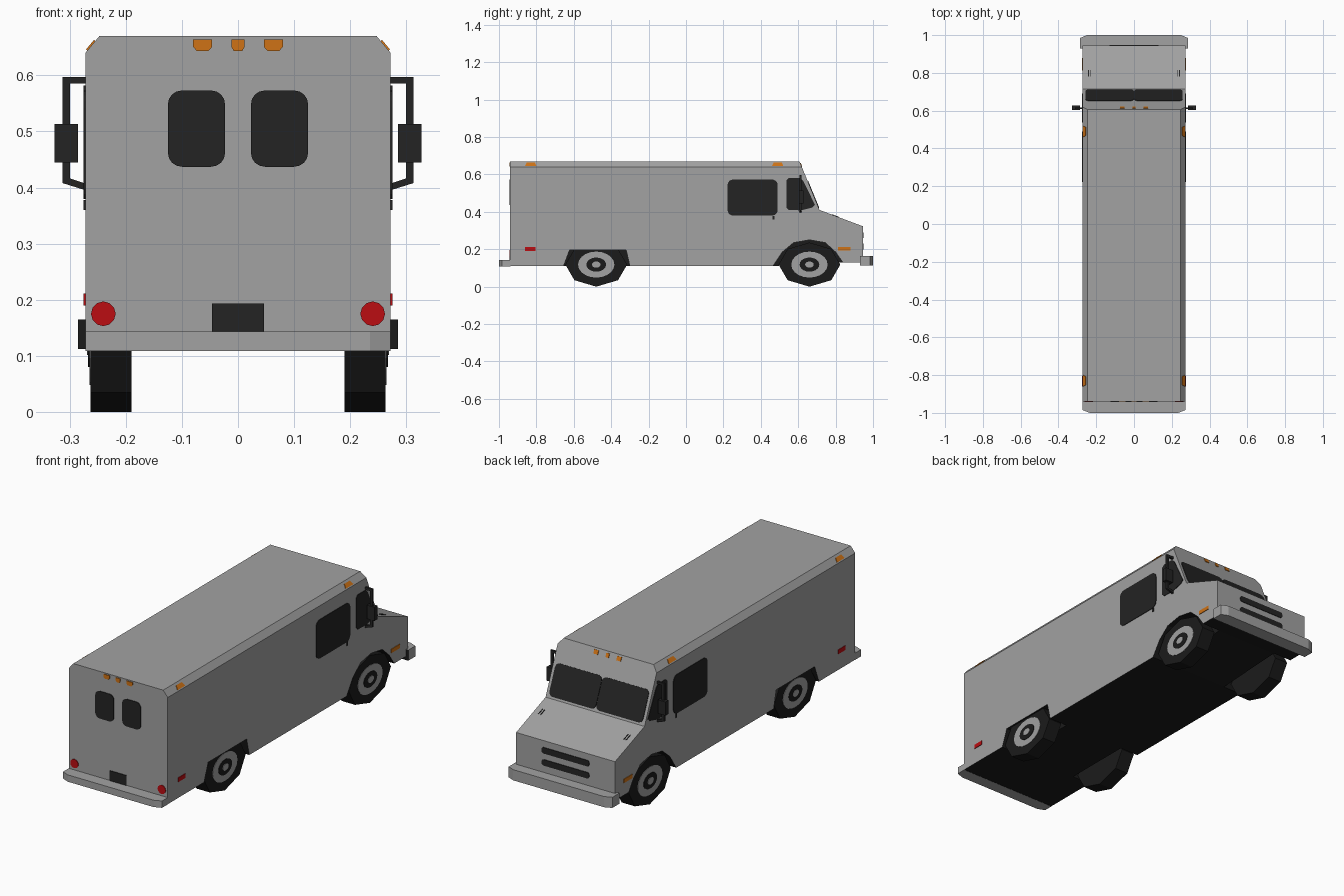
import bpy, bmesh, math
from mathutils import Vector

if "Cube" in bpy.data.objects:
    bpy.data.objects.remove(bpy.data.objects["Cube"])

X, Y, Z = Vector((1, 0, 0)), Vector((0, 1, 0)), Vector((0, 0, 1))


def material(name, rgb):
    m = bpy.data.materials.new(name)
    m.diffuse_color = (*rgb, 1)
    m.use_nodes = True
    m.node_tree.nodes["Principled BSDF"].inputs["Base Color"].default_value = m.diffuse_color
    return m


GREY = material("grey_paint", (0.36, 0.36, 0.36))
GLASS = material("dark_glass", (0.017, 0.017, 0.017))
BLACK = material("black_rubber", (0.011, 0.011, 0.011))
ORANGE = material("orange_lamp", (0.62, 0.17, 0.008))
RED = material("red_lamp", (0.50, 0.004, 0.006))


def prism(name, pts, o, u, v, lo, hi, mats, edit=None):
    """Outline in the (u, v) plane through o, extruded from lo to hi along the normal."""
    n = u.cross(v).normalized()
    bm = bmesh.new()
    vs = [bm.verts.new(Vector(o) + u * a + v * b + n * lo) for a, b in pts]
    f = bm.faces.new(vs)
    r = bmesh.ops.extrude_face_region(bm, geom=[f], use_keep_orig=True)
    bmesh.ops.translate(bm, vec=n * (hi - lo),
                        verts=[e for e in r["geom"] if isinstance(e, bmesh.types.BMVert)])
    bmesh.ops.recalc_face_normals(bm, faces=bm.faces[:])
    if edit:
        edit(bm)
    me = bpy.data.meshes.new(name)
    bm.to_mesh(me)
    bm.free()
    for m in mats:
        me.materials.append(m)
    ob = bpy.data.objects.new(name, me)
    bpy.context.collection.objects.link(ob)
    return ob


def plate(name, pts, o, u, v, mat, h=0.003):
    return prism(name, pts, o, u, v, -0.002, h, [mat])


def rounded(a0, a1, b0, b1, r, n=4):
    pts = []
    for i, (a, b) in enumerate([(a1 - r, b1 - r), (a0 + r, b1 - r), (a0 + r, b0 + r), (a1 - r, b0 + r)]):
        for k in range(n + 1):
            t = math.pi / 2 * (i + k / n)
            pts.append((a + r * math.cos(t), b + r * math.sin(t)))
    return pts


def rect(a0, a1, b0, b1):
    return [(a0, b0), (a1, b0), (a1, b1), (a0, b1)]


def ellipse(a, b, ra, rb, n):
    return [(a + ra * math.sin(2 * math.pi * i / n), b + rb * math.cos(2 * math.pi * i / n)) for i in range(n)]


# Body: side profile with wheel arch notches
W = 0.272
rear_arch = [(-0.655, 0.11), (-0.622, 0.197), (-0.32, 0.197), (-0.30, 0.11)]
front_arch = [(0.465, 0.11), (0.515, 0.185), (0.575, 0.235), (0.66, 0.25),
              (0.745, 0.235), (0.80, 0.185), (0.838, 0.13)]
profile = ([(-0.94, 0.11)] + rear_arch + front_arch +
           [(0.945, 0.13), (0.945, 0.323), (0.714, 0.41), (0.607, 0.67), (-0.94, 0.67)])


def finish_body(bm):
    # Sloped roof edges, then black underside and wheel wells
    for s in (1, -1):
        bmesh.ops.bisect_plane(bm, geom=bm.verts[:] + bm.edges[:] + bm.faces[:],
                               plane_co=(s * W, 0, 0.64), plane_no=(s * 0.03, 0, 0.025), clear_outer=True)
        bmesh.ops.holes_fill(bm, edges=[e for e in bm.edges if e.is_boundary], sides=0)
    bmesh.ops.recalc_face_normals(bm, faces=bm.faces[:])
    for f in bm.faces:
        c = f.calc_center_median()
        if c.z < 0.26 and abs(f.normal.x) < 0.5 and abs(c.y) < 0.93:
            f.material_index = 1


prism("van_body", profile, (0, 0, 0), Y, Z, -W, W, [GREY, BLACK], finish_body)
prism("rear_well_filler", rear_arch, (0, 0, 0), Y, Z, -0.17, 0.17, [BLACK])
prism("front_well_filler", front_arch, (0, 0, 0), Y, Z, -0.17, 0.17, [BLACK])


# Bumpers, with dark inward and lower faces
def dark_back(sign):
    def edit(bm):
        for f in bm.faces:
            if f.normal.y * sign < -0.9:
                f.material_index = 1
    return edit


prism("front_bumper", [(-0.285, 0.93), (0.285, 0.93), (0.285, 0.985), (0.25, 1), (-0.25, 1), (-0.285, 0.985)],
      (0, 0, 0), X, Y, 0.112, 0.165, [GREY, BLACK], dark_back(1))
prism("rear_bumper", [(-W, -0.938), (-W, -0.985), (-0.235, -1), (0.235, -1), (W, -0.985), (W, -0.938)],
      (0, 0, 0), X, Y, 0.109, 0.143, [GREY, BLACK], dark_back(-1))

# Wheels: eight-sided tyres with ringed hubs
for s in (1, -1):
    for y in (0.66, -0.48):
        prism("tyre", ellipse(s * y, 0.118, 0.165, 0.118, 8), (0, 0, 0), Y * s, Z, 0.19, 0.263, [BLACK])
        for name, k, h, mat in (("rim", 0.59, 0.002, GREY), ("hub_ring", 0.32, 0.004, BLACK),
                                ("hub_cap", 0.14, 0.006, GREY)):
            plate(name, ellipse(s * y, 0.118, 0.165 * k, 0.118 * k, 20), (s * 0.263, 0, 0), Y * s, Z, mat, h)

# Side windows, handles, marker lamps and mirrors
cab_window = [(0.55, 0.41), (0.615, 0.408), (0.675, 0.423), (0.69, 0.437), (0.625, 0.568),
              (0.61, 0.582), (0.55, 0.582), (0.537, 0.57), (0.537, 0.422)]
for s in (1, -1):
    def side(name, pts, mat):
        plate(name, [(s * a, b) for a, b in pts], (s * W, 0, 0), Y * s, Z, mat)
    side("side_window", rounded(0.222, 0.49, 0.38, 0.573, 0.03), GLASS)
    side("cab_window", cab_window, GLASS)
    side("door_handle", rect(0.463, 0.472, 0.36, 0.378), GLASS)
    side("rear_side_marker", rect(-0.86, -0.805, 0.19, 0.211), RED)
    side("front_side_marker", rect(0.812, 0.88, 0.192, 0.211), ORANGE)
    slope = Vector((-s * 0.025, 0, 0.03)).normalized()
    for y in (-0.83, 0.49):
        plate("roof_edge_lamp", [(-0.03, -0.011), (0.03, -0.011), (0.022, 0.011), (-0.022, 0.011)],
              (s * 0.2615, y, 0.6526), Y * s, slope, ORANGE)
    # Mirror on a bent bracket
    bracket = [(0.268, 0.597), (0.313, 0.597), (0.313, 0.408), (0.268, 0.394),
               (0.268, 0.406), (0.299, 0.416), (0.299, 0.585), (0.268, 0.585)]
    prism("mirror_bracket", [(s * a, b) for a, b in bracket], (0, 0.613, 0), X, Z, -0.005, 0.005, [GLASS])
    prism("mirror", rect(s * 0.285, s * 0.327, 0.445, 0.513), (0, 0.616, 0), X, Z, -0.012, 0.012, [GLASS])

# Rear windows, tail lamps, plate and roof lamps
back = (0, -0.94, 0)
for s in (1, -1):
    c = s * 0.074
    plate("rear_window", rounded(c - 0.051, c + 0.051, 0.437, 0.573, 0.025), back, X, Z, GLASS)
    plate("tail_lamp", ellipse(s * 0.24, 0.175, 0.022, 0.022, 12), back, X, Z, RED)
plate("rear_panel", rect(-0.046, 0.046, 0.143, 0.193), back, X, Z, GLASS)

# Windscreen panes and clearance lamps on the sloped front
up = Vector((0, 0.607 - 0.714, 0.67 - 0.41)).normalized()
screen = (0, 0.714, 0.41)
for s in (1, -1):
    c = s * 0.129
    plate("windscreen_pane", rounded(c - 0.128, c + 0.128, 0.01, 0.165, 0.022), screen, -X, up, GLASS)
for x, w in ((-0.063, 0.017), (0, 0.012), (0.063, 0.017)):
    lamp = [(x - w * 0.6, 0.643), (x + w * 0.6, 0.643), (x + w, 0.651), (x + w, 0.664), (x - w, 0.664), (x - w, 0.651)]
    plate("rear_roof_lamp", lamp, back, X, Z, ORANGE)
    plate("front_roof_lamp", rect(x - w * 0.7, x + w * 0.7, 0.252, 0.272), screen, -X, up, ORANGE)

# Grille slots and small bonnet vents
for z in (0.215, 0.275):
    plate("grille_slot", rounded(-0.13, 0.13, z - 0.015, z + 0.015, 0.01), (0, 0.945, 0), -X, Z, GLASS)
hood = Vector((0, 0.714 - 0.945, 0.41 - 0.323)).normalized()
for s in (1, -1):
    for d in (-0.006, 0.006):
        x = s * 0.235 + d
        plate("bonnet_vent", rect(x - 0.002, x + 0.002, 0.14, 0.175), (0, 0.945, 0.323), -X, hood, GLASS, 0.002)
